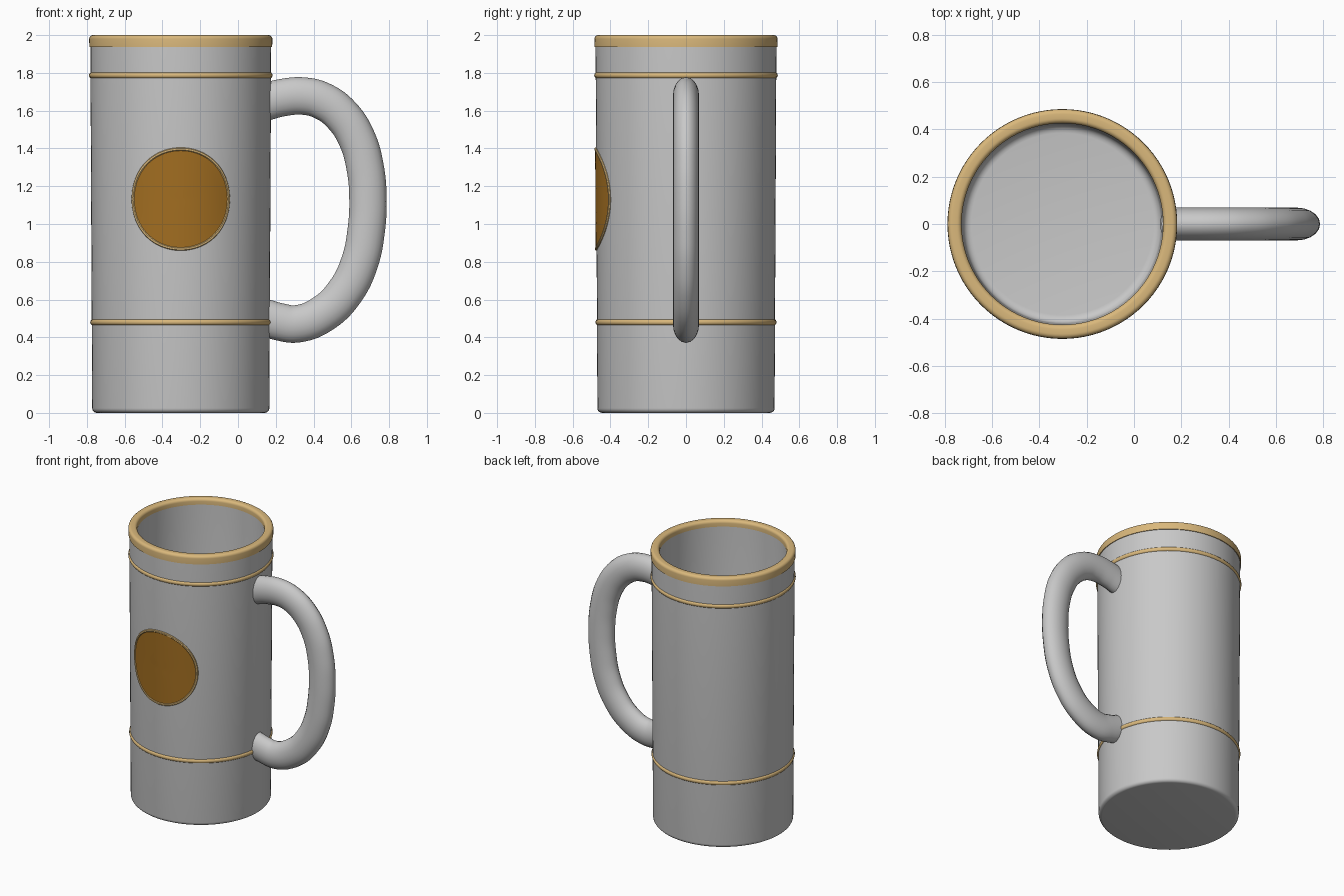
import bpy, bmesh
from math import sin, cos, pi, radians

cube = bpy.data.objects.get("Cube")
if cube:
    bpy.data.objects.remove(cube, do_unlink=True)

CX = -0.303      # axis of the round body
SEG = 96


def material(name, rgb):
    m = bpy.data.materials.new(name)
    m.use_nodes = True
    m.diffuse_color = (*rgb, 1)
    bsdf = next(n for n in m.node_tree.nodes if n.type == 'BSDF_PRINCIPLED')
    bsdf.inputs["Base Color"].default_value = (*rgb, 1)
    bsdf.inputs["Roughness"].default_value = 0.5
    return m


GREY = material("light grey", (0.58, 0.58, 0.58))
TAN = material("tan gold", (0.70, 0.48, 0.20))
BROWN = material("amber brown", (0.36, 0.155, 0.015))


def smooth(obj, angle=35):
    bpy.ops.object.select_all(action='DESELECT')
    obj.select_set(True)
    bpy.context.view_layer.objects.active = obj
    bpy.ops.object.shade_smooth_by_angle(angle=radians(angle))


def finish(name, bm, mats):
    bmesh.ops.remove_doubles(bm, verts=bm.verts, dist=1e-5)
    bmesh.ops.recalc_face_normals(bm, faces=bm.faces)
    mesh = bpy.data.meshes.new(name)
    bm.to_mesh(mesh)
    bm.free()
    for m in mats:
        mesh.materials.append(m)
    obj = bpy.data.objects.new(name, mesh)
    bpy.context.collection.objects.link(obj)
    smooth(obj)
    return obj


def rings(bm, profile, place, closed=False):
    """Join one ring of vertices per profile point; return the faces by band."""
    loops = [[bm.verts.new(place(p, 2 * pi * i / SEG)) for i in range(SEG)]
             for p in profile]
    pairs = list(zip(loops, loops[1:])) + ([(loops[-1], loops[0])] if closed else [])
    return [[bm.faces.new((a[i], a[(i + 1) % SEG], b[(i + 1) % SEG], b[i]))
             for i in range(SEG)] for a, b in pairs]


def lathe(name, profile, mat, closed=False):
    bm = bmesh.new()
    rings(bm, profile, lambda p, t: (CX + p[0] * cos(t), p[0] * sin(t), p[1]), closed)
    return finish(name, bm, [mat])


def wall(z):
    """Outer radius of the slightly flared body."""
    return 0.469 + 0.005 * z


def arc(r, z, rad, start, end, n=5):
    """Rounded corner points for a profile."""
    return [(r + rad * cos(radians(start + (end - start) * k / n)),
             z + rad * sin(radians(start + (end - start) * k / n)))
            for k in range(n + 1)]


# Hollow body: underside, outer wall, lip, inner wall, floor
lathe("mug_body",
      [(0, 0)] + arc(wall(0) - 0.025, 0.025, 0.025, -90, 0)
      + [(wall(1.97), 1.97), (0.428, 1.97)]
      + arc(0.385, 0.13, 0.035, 0, -90) + [(0, 0.095)], GREY)

# Rounded rim
lathe("rim",
      [(0.426, 1.955), (0.47, 1.938), (0.484, 1.938)]
      + arc(0.465, 1.98, 0.02, 0, 90) + arc(0.446, 1.98, 0.02, 90, 180),
      TAN, closed=True)

# Raised bands
for name, z in (("upper_band", 1.787), ("lower_band", 0.48)):
    lathe(name, [(wall(z) - 0.006 + 0.014 * cos(2 * pi * k / 12),
                  z + 0.016 * sin(2 * pi * k / 12)) for k in range(12)],
          TAN, closed=True)

# Round badge wrapped on the front wall: raised border, then flat field
badge_profile = [(0.273, -0.004), (0.273, 0.004), (0.269, 0.009), (0.260, 0.009),
                 (0.256, 0.005)] + [(0.256 * k / 6, 0.005) for k in range(5, -1, -1)]


def on_wall(p, t):
    z = 1.132 + p[0] * sin(t)
    r = wall(z) + p[1]
    a = p[0] * cos(t) / wall(z)
    return (CX + r * sin(a), -r * cos(a), z)


bm = bmesh.new()
for band, faces in enumerate(rings(bm, badge_profile, on_wall)):
    for f in faces:
        f.material_index = 0 if band < 4 else 1
badge = finish("front_badge", bm, [TAN, BROWN])

# Handle: swept tube, flattened sideways
path = [(0.142, 1.645), (0.23, 1.668), (0.35, 1.677), (0.45, 1.65), (0.55, 1.575),
        (0.63, 1.45), (0.673, 1.30), (0.688, 1.13), (0.678, 0.96), (0.645, 0.80),
        (0.57, 0.645), (0.45, 0.525), (0.31, 0.471), (0.22, 0.482), (0.138, 0.505)]
curve = bpy.data.curves.new("handle", 'CURVE')
curve.dimensions = '3D'
curve.resolution_u = 6
curve.bevel_depth = 0.099
curve.bevel_resolution = 8
curve.use_fill_caps = True
spline = curve.splines.new('BEZIER')
spline.bezier_points.add(len(path) - 1)
for bp, (x, z) in zip(spline.bezier_points, path):
    bp.co = (x, 0, z)
    bp.handle_left_type = bp.handle_right_type = 'AUTO'
handle = bpy.data.objects.new("handle", curve)
bpy.context.collection.objects.link(handle)
handle.scale.y = 0.7
bpy.ops.object.select_all(action='DESELECT')
handle.select_set(True)
bpy.context.view_layer.objects.active = handle
bpy.ops.object.convert(target='MESH')
handle = bpy.context.view_layer.objects.active
bpy.ops.object.transform_apply(location=False, rotation=False, scale=True)
handle.data.materials.clear()
handle.data.materials.append(GREY)
smooth(handle)

# Keep the badge facing outward
if sum(p.normal.y for p in badge.data.polygons) > 0:
    badge.data.flip_normals()
